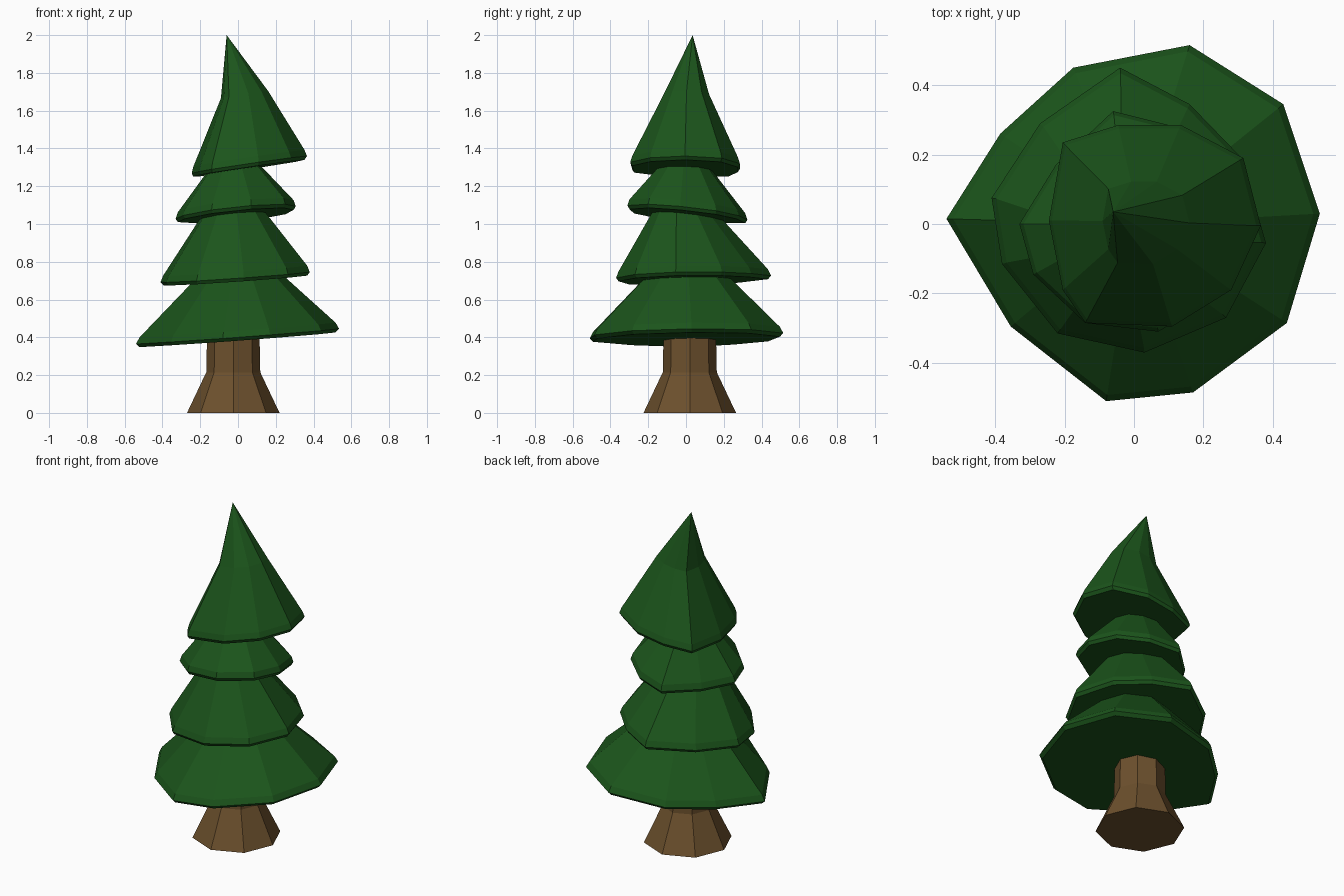
import bpy
import bmesh
from math import cos, sin, pi

if "Cube" in bpy.data.objects:
    bpy.data.objects.remove(bpy.data.objects["Cube"])


def material(name, rgb):
    m = bpy.data.materials.new(name)
    m.diffuse_color = (*rgb, 1)
    m.use_nodes = True
    m.node_tree.nodes["Principled BSDF"].inputs["Base Color"].default_value = m.diffuse_color
    return m


def loft(name, rings, mat, tip=None):
    """Skin a stack of equal-count rings, capped below and by a cap or tip above."""
    bm = bmesh.new()
    loops = [[bm.verts.new(p) for p in ring] for ring in rings]
    n = len(loops[0])
    for a, b in zip(loops, loops[1:]):
        for i in range(n):
            j = (i + 1) % n
            bm.faces.new((a[i], a[j], b[j], b[i]))
    bm.faces.new(loops[0][::-1])
    if tip:
        top = bm.verts.new(tip)
        for i in range(n):
            bm.faces.new((loops[-1][i], loops[-1][(i + 1) % n], top))
    else:
        bm.faces.new(loops[-1])
    bmesh.ops.recalc_face_normals(bm, faces=bm.faces)
    me = bpy.data.meshes.new(name)
    bm.to_mesh(me)
    bm.free()
    me.materials.append(mat)
    ob = bpy.data.objects.new(name, me)
    bpy.context.collection.objects.link(ob)
    return ob


def scaled(outline, s, z, tilt, shift=(0, 0)):
    """Scaled copy of an irregular outline lying on a tilted plane."""
    pts = [(x * s + shift[0], y * s + shift[1]) for x, y in outline]
    return [(x, y, z + tilt[0] * x + tilt[1] * y) for x, y in pts]


green = material("needles", (0.011, 0.09, 0.011))
brown = material("bark", (0.15, 0.08, 0.026))

# Flared eight-sided trunk
trunk = [[(-0.025 + r * cos(i * pi / 4), 0.02 + r * sin(i * pi / 4), z)
          for i in range(8)]
         for r, z in ((0.245, 0), (0.143, 0.215), (0.137, 0.5))]
loft("trunk", trunk, brown)

# Irregular ten-sided outlines of the branch tiers, seen from above
lower = [(0.535, 0.03), (0.43, 0.345), (0.16, 0.515), (-0.175, 0.45), (-0.385, 0.26),
         (-0.54, 0.015), (-0.355, -0.295), (-0.08, -0.51), (0.17, -0.485), (0.44, -0.285)]
middle = [(0.38, -0.055), (0.31, 0.19), (0.16, 0.345), (-0.04, 0.45), (-0.27, 0.29),
          (-0.41, 0.075), (-0.38, -0.115), (-0.22, -0.315), (0.03, -0.37), (0.265, -0.27)]
upper = [(0.305, -0.03), (0.26, 0.16), (0.12, 0.28), (-0.06, 0.325), (-0.225, 0.17),
         (-0.33, 0.0), (-0.29, -0.145), (-0.14, -0.285), (0.07, -0.31), (0.25, -0.2)]
crown = [(0.365, -0.005), (0.315, 0.19), (0.135, 0.285), (-0.045, 0.285), (-0.205, 0.235),
         (-0.245, 0.01), (-0.205, -0.19), (-0.14, -0.285), (0.11, -0.295), (0.28, -0.19)]

# Name, outline, rim height, tilt, top scale, top height, top shift, tip
tiers = [
    ("lower_branches", lower, 0.405, (0.075, 0.01), 0.37, 0.75, (0, 0), None),
    ("middle_branches", middle, 0.72, (0.07, 0.02), 0.38, 1.08, (-0.02, -0.03), None),
    ("upper_branches", upper, 1.06, (0.1, -0.1), 0.43, 1.30, (-0.015, 0), None),
    ("crown", crown, 1.305, (0.15, -0.02), 0.41, 1.68, (0.01, 0.005), (-0.06, 0.035, 2.0)),
]
for name, outline, z, tilt, s, top_z, shift, tip in tiers:
    loft(name, [scaled(outline, 0.965, z - 0.018, tilt),
                scaled(outline, 1.0, z, tilt),
                scaled(outline, 0.965, z + 0.034, tilt),
                scaled(outline, s, top_z, tilt, shift)], green, tip)
